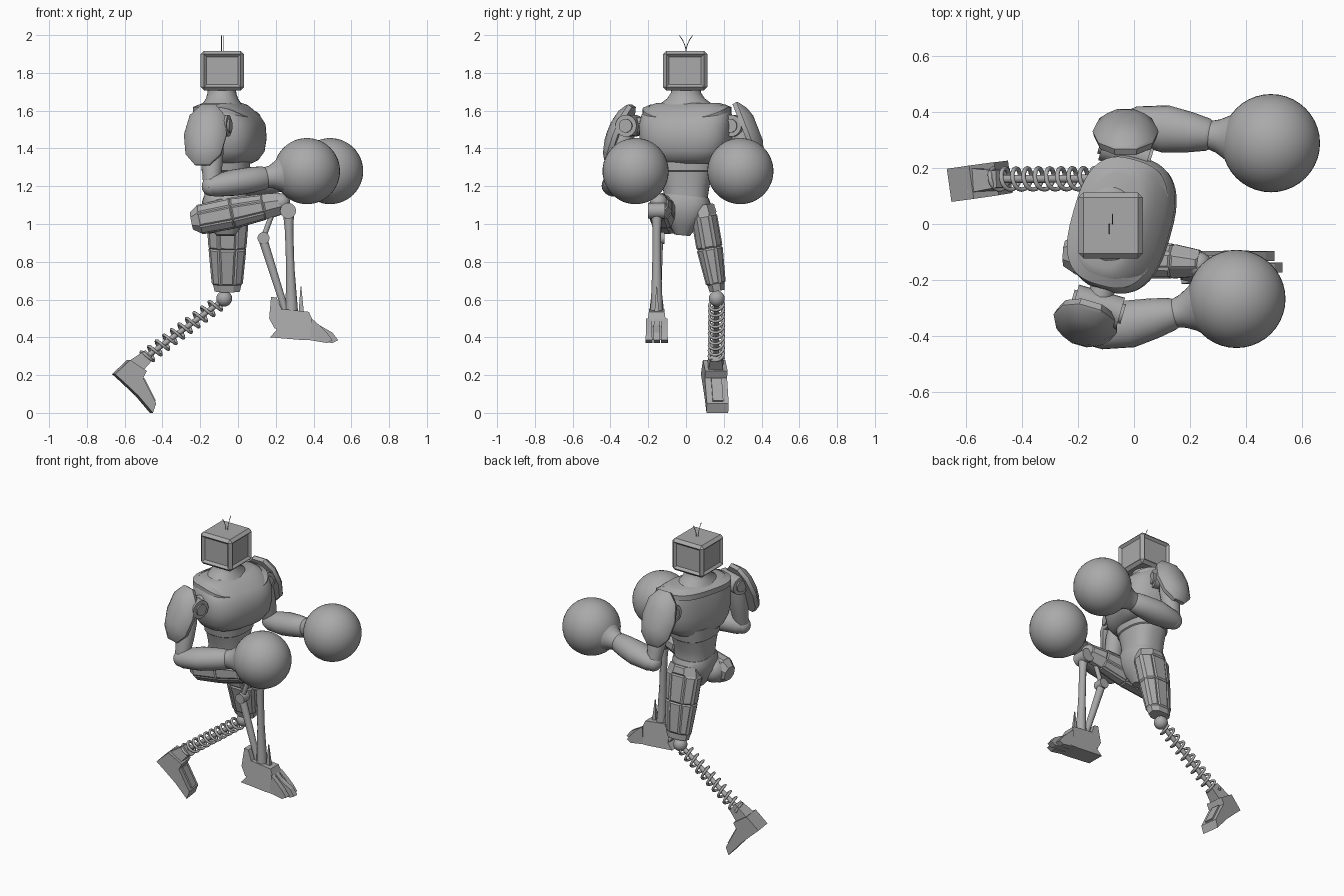
import bpy, bmesh
from math import sin, cos, pi, radians
from mathutils import Vector, Matrix

if "Cube" in bpy.data.objects:
    bpy.data.objects.remove(bpy.data.objects["Cube"])

grey = bpy.data.materials.new("mid grey")
grey.use_nodes = True
grey.diffuse_color = (0.4, 0.4, 0.4, 1)
grey.node_tree.nodes["Principled BSDF"].inputs["Base Color"].default_value = (0.4, 0.4, 0.4, 1)


def finish(name, bm, smooth=True):
    bmesh.ops.recalc_face_normals(bm, faces=bm.faces)
    for f in bm.faces:
        f.smooth = smooth
    me = bpy.data.meshes.new(name)
    bm.to_mesh(me)
    bm.free()
    if smooth:
        me.set_sharp_from_angle(angle=radians(35))
    me.materials.append(grey)
    ob = bpy.data.objects.new(name, me)
    bpy.context.collection.objects.link(ob)
    return ob


def outline(n, power):
    """Unit superellipse; low side counts get flats facing the axes."""
    low = n <= 10
    for i in range(n):
        a = 2 * pi * (i + (0.5 if low else 0)) / n
        k = 1 / cos(pi / n) if low else 1
        c, s = cos(a), sin(a)
        yield (k * abs(c) ** (2 / power) * (1 if c >= 0 else -1),
               k * abs(s) ** (2 / power) * (1 if s >= 0 else -1))


def loft(name, start, end, rows, n=32, power=2, ref=(1, 0, 0), panel=0, smooth=True):
    """Rows are (t along axis, half size along ref, other half size, shift along ref)."""
    start, end = Vector(start), Vector(end)
    w = (end - start).normalized()
    u = Vector(ref)
    u = (u - w * u.dot(w)).normalized()
    v = w.cross(u)
    bm = bmesh.new()
    rings = []
    for t, a, b, *shift in rows:
        c = start.lerp(end, t) + u * (shift[0] if shift else 0)
        rings.append([bm.verts.new(c + u * a * p + v * b * q) for p, q in outline(n, power)])
    sides = []
    for r0, r1 in zip(rings, rings[1:]):
        for i in range(n):
            j = (i + 1) % n
            sides.append(bm.faces.new((r0[i], r0[j], r1[j], r1[i])))
    bm.faces.new(rings[0][::-1])
    bm.faces.new(rings[-1])
    if panel:
        bm.normal_update()
        big = [f for f in sides if f.calc_area() > 0.004]
        bmesh.ops.inset_individual(bm, faces=big, thickness=panel, depth=panel * 0.6)
    return finish(name, bm, smooth)


def rod(name, a, b, r0, r1=None, n=16):
    r1 = r1 or r0
    ref = (0, 0, 1) if abs(Vector(b).z - Vector(a).z) < 0.1 else (1, 0, 0)
    return loft(name, a, b, [(0, r0, r0), (1, r1, r1)], n, ref=ref)


def ball(name, c, r):
    bm = bmesh.new()
    bmesh.ops.create_uvsphere(bm, u_segments=40, v_segments=24, radius=r)
    bmesh.ops.translate(bm, verts=bm.verts, vec=c)
    return finish(name, bm)


def prism(name, pts, y, low, high, yaw=0):
    """Side profile in x and z, with half width low at the bottom and high at the top."""
    bm = bmesh.new()
    z0, z1 = min(p[1] for p in pts), max(p[1] for p in pts)
    loops = []
    for s in (-1, 1):
        loops.append([bm.verts.new((x, y + s * (low + (high - low) * (z - z0) / (z1 - z0)), z))
                      for x, z in pts])
    bm.faces.new(loops[0])
    bm.faces.new(loops[1][::-1])
    for i in range(len(pts)):
        j = (i + 1) % len(pts)
        bm.faces.new((loops[0][i], loops[0][j], loops[1][j], loops[1][i]))
    mid = Vector((sum(p[0] for p in pts) / len(pts), y, 0))
    bmesh.ops.rotate(bm, verts=bm.verts, cent=mid, matrix=Matrix.Rotation(yaw, 3, "Z"))
    return finish(name, bm, False)


def wire(name, pts, r):
    cu = bpy.data.curves.new(name, "CURVE")
    cu.dimensions = "3D"
    cu.bevel_depth, cu.bevel_resolution = r, 2
    cu.use_fill_caps = True
    sp = cu.splines.new("POLY")
    sp.points.add(len(pts) - 1)
    for p, c in zip(sp.points, pts):
        p.co = (*c, 1)
    cu.materials.append(grey)
    bpy.context.collection.objects.link(bpy.data.objects.new(name, cu))


# Head: bevelled box with framed faces
bm = bmesh.new()
bmesh.ops.create_cube(bm, size=1)
bmesh.ops.scale(bm, vec=(0.23, 0.235, 0.21), verts=bm.verts)
bmesh.ops.bevel(bm, geom=bm.edges[:], offset=0.018, segments=1, affect="EDGES")
bm.normal_update()
framed = [f for f in bm.faces if f.calc_area() > 0.02 and abs(f.normal.z) < 0.5]
bmesh.ops.inset_individual(bm, faces=framed, thickness=0.02, depth=-0.014)
bmesh.ops.translate(bm, verts=bm.verts, vec=(-0.083, -0.005, 1.812))
finish("head", bm, False)
for s in (-1, 1):
    wire("antenna", [(-0.082 + 0.006 * s, s * 0.035 * t * t, 1.91 + 0.088 * t)
                     for t in (0, 0.25, 0.5, 0.75, 1)], 0.002)

# Torso, turned slightly to its right
yaw = radians(-16)
fwd = Vector((cos(yaw), sin(yaw), 0))
left = Vector((-sin(yaw), cos(yaw), 0))
base = Vector((-0.04, 0, 0))
loft("neck", (-0.085, 0, 1.61), (-0.085, 0, 1.73),
     [(0, 0.12, 0.165), (0.2, 0.105, 0.14), (0.45, 0.085, 0.1), (0.7, 0.076, 0.08), (1, 0.074, 0.074)])
loft("chest", base + Vector((0, 0, 1.32)), base + Vector((0, 0, 1.64)),
     [(0, 0.12, 0.16, -0.02), (0.06, 0.145, 0.195, -0.01), (0.2, 0.165, 0.23), (0.42, 0.175, 0.245),
      (0.65, 0.168, 0.247), (0.8, 0.15, 0.24, -0.015), (0.9, 0.128, 0.225, -0.03),
      (0.97, 0.11, 0.2, -0.04), (1, 0.09, 0.17, -0.045)], 48, 2.7, fwd)

# Collar band: square section swept round the shoulders, dipping in front
bm = bmesh.new()
rings = []
for p, q in outline(48, 2.8):
    z = 1.605 - 0.06 * max(0, p) ** 2
    ring = []
    for d, h in ((0.014, -0.02), (0.014, 0.014), (-0.018, 0.028), (-0.018, -0.02)):
        c = base + fwd * ((0.148 + d) * p - 0.02) + left * (0.218 + d) * q
        ring.append(bm.verts.new(c + Vector((0, 0, z + h))))
    rings.append(ring)
for i in range(48):
    a, b = rings[i], rings[(i + 1) % 48]
    for k in range(4):
        m = (k + 1) % 4
        bm.faces.new((a[k], a[m], b[m], b[k]))
finish("collar", bm)

loft("abdomen", (-0.065, 0, 1.36), (-0.065, 0, 1.1),
     [(0, 0.13, 0.17), (0.3, 0.128, 0.155), (0.32, 0.12, 0.148), (0.6, 0.115, 0.125),
      (0.85, 0.113, 0.115), (1, 0.115, 0.12)], 40, 2.5)
loft("pelvis", (-0.065, 0, 1.15), (-0.065, -0.02, 0.94),
     [(0, 0.115, 0.12), (0.15, 0.125, 0.135), (0.45, 0.12, 0.12), (0.75, 0.09, 0.075), (1, 0.05, 0.04)],
     24, 2.6)

# Arms: shoulder joint, pad, upper arm, forearm and round glove
arms = (("right", -1, (-0.13, -0.295, 1.52), (-0.175, -0.36, 1.475), (-0.26, -0.9, 0.36),
         (-0.14, -0.385, 1.2), (0.365, -0.267, 1.28)),
        ("left", 1, (-0.03, 0.26, 1.52), (-0.03, 0.335, 1.49), (0, 0.92, 0.36),
         (-0.01, 0.355, 1.2), (0.488, 0.288, 1.28)))
for side, s, joint, pad, out, elbow, glove in arms:
    joint, pad, out = Vector(joint), Vector(pad), Vector(out).normalized()
    elbow, glove = Vector(elbow), Vector(glove)
    rod(side + "_shoulder_joint", joint - fwd * 0.085, joint + fwd * 0.085, 0.058, n=24)
    rod(side + "_shoulder_cap", joint - fwd * 0.095, joint + fwd * 0.095, 0.036, n=24)
    rod(side + "_shoulder_axle", joint - left * s * 0.1, joint + left * s * 0.06, 0.045)
    loft(side + "_shoulder_pad", pad - out * 0.03, pad + out * 0.05,
         [(0, 0.165, 0.105), (0.3, 0.17, 0.112), (0.42, 0.162, 0.108), (0.8, 0.12, 0.075), (1, 0.07, 0.04)],
         10, 2.2, (0, 0, 1))
    loft(side + "_upper_arm", joint + left * s * 0.02, elbow,
         [(0, 0.05, 0.05), (0.3, 0.062, 0.055), (0.6, 0.058, 0.052), (0.85, 0.048, 0.045), (1, 0.045, 0.042)], 16)
    ball(side + "_elbow", elbow, 0.052)
    loft(side + "_forearm", elbow - (glove - elbow) * 0.05, glove,
         [(0, 0.04, 0.045), (0.07, 0.058, 0.066), (0.28, 0.07, 0.085), (0.45, 0.068, 0.072),
          (0.57, 0.062, 0.058), (0.59, 0.056, 0.052), (0.64, 0.06, 0.06), (0.7, 0.078, 0.078),
          (0.8, 0.12, 0.12)], 24, ref=(0, 0, 1))
    ball(side + "_glove", glove, 0.175)

# Left leg: armoured thigh, ball knee, spring shin and foot
loft("left_thigh", (-0.055, 0.085, 1.1), (-0.057, 0.165, 0.645),
     [(0, 0.09, 0.055), (0.12, 0.105, 0.062), (0.5, 0.092, 0.062), (0.92, 0.074, 0.045), (1, 0.066, 0.04)],
     8, 2.3, panel=0.012, smooth=False)
ball("left_hip", (-0.06, 0.075, 1.05), 0.075)
ball("left_knee", (-0.073, 0.163, 0.605), 0.042)
a, b = Vector((-0.1, 0.162, 0.582)), Vector((-0.5, 0.16, 0.285))
rod("left_shin_rod", a, b, 0.014)
w = (b - a).normalized()
u, turns = Vector((0, 1, 0)), 10
v = w.cross(u)
wire("left_shin_spring", [a.lerp(b, i / (16 * turns)) + 0.038 * (u * cos(i * pi / 8) + v * sin(i * pi / 8))
                          for i in range(16 * turns + 1)], 0.008)
loft("left_ankle", (-0.47, 0.16, 0.308), (-0.565, 0.155, 0.225), [(0, 0.03, 0.032), (1, 0.045, 0.048)],
     4, ref=(0, 1, 0), smooth=False)
prism("left_foot", [(-0.66, 0.205), (-0.58, 0.28), (-0.49, 0.222), (-0.51, 0.185), (-0.44, 0.05),
                    (-0.458, 0), (-0.535, 0.09), (-0.615, 0.165)], 0.155, 0.058, 0.06, radians(8))
prism("left_foot_plate", [(-0.5, 0.185), (-0.438, 0.065), (-0.45, 0.06), (-0.515, 0.18)],
      0.165, 0.028, 0.028, radians(8))

# Right leg: raised thigh, knee joints and a two-rod shin
loft("right_thigh", (-0.245, -0.105, 1.015), (0.235, -0.14, 1.11),
     [(0, 0.045, 0.045), (0.08, 0.072, 0.065), (0.45, 0.076, 0.066), (0.8, 0.062, 0.055), (1, 0.05, 0.04)],
     8, 2.3, (0, 0, 1), 0.01, False)
ball("right_hip", (-0.15, -0.075, 1.03), 0.08)
ball("right_knee", (0.23, -0.145, 1.115), 0.046)
rod("right_knee_axle", (0.265, -0.2, 1.07), (0.265, -0.11, 1.07), 0.042, n=24)
loft("right_shin", (0.267, -0.155, 1.07), (0.285, -0.155, 0.52),
     [(0, 0.03, 0.03), (0.2, 0.022, 0.022), (0.55, 0.022, 0.024), (0.85, 0.03, 0.03), (1, 0.034, 0.036)], 12)
rod("right_shin_link", (0.205, -0.145, 1.12), (0.135, -0.145, 0.93), 0.014)
rod("right_link_axle", (0.135, -0.175, 0.925), (0.135, -0.115, 0.925), 0.032)
rod("right_shin_strut", (0.13, -0.145, 0.925), (0.255, -0.152, 0.53), 0.024, 0.018)
loft("right_shin_spike", (0.335, -0.155, 0.53), (0.333, -0.155, 0.67),
     [(0, 0.014, 0.012), (1, 0.002, 0.002)], 4, smooth=False)

# Right foot: instep, heel guard and toes
prism("right_instep", [(0.17, 0.4), (0.205, 0.44), (0.2, 0.48), (0.235, 0.55), (0.375, 0.535),
                       (0.41, 0.46), (0.41, 0.385), (0.35, 0.385)], -0.155, 0.06, 0.04)
prism("right_heel_guard", [(0.195, 0.445), (0.165, 0.5), (0.175, 0.615), (0.205, 0.61),
                           (0.235, 0.54), (0.25, 0.46)], -0.155, 0.05, 0.03)
for dy in (-0.041, 0, 0.041):
    reach = 0.0 if dy == 0 else -0.03
    prism("right_toe", [(0.38, 0.385), (0.39, 0.5), (0.43, 0.465), (0.5 + reach, 0.425),
                        (0.53 + reach, 0.385), (0.5 + reach, 0.37)], -0.155 + dy, 0.018, 0.015)
